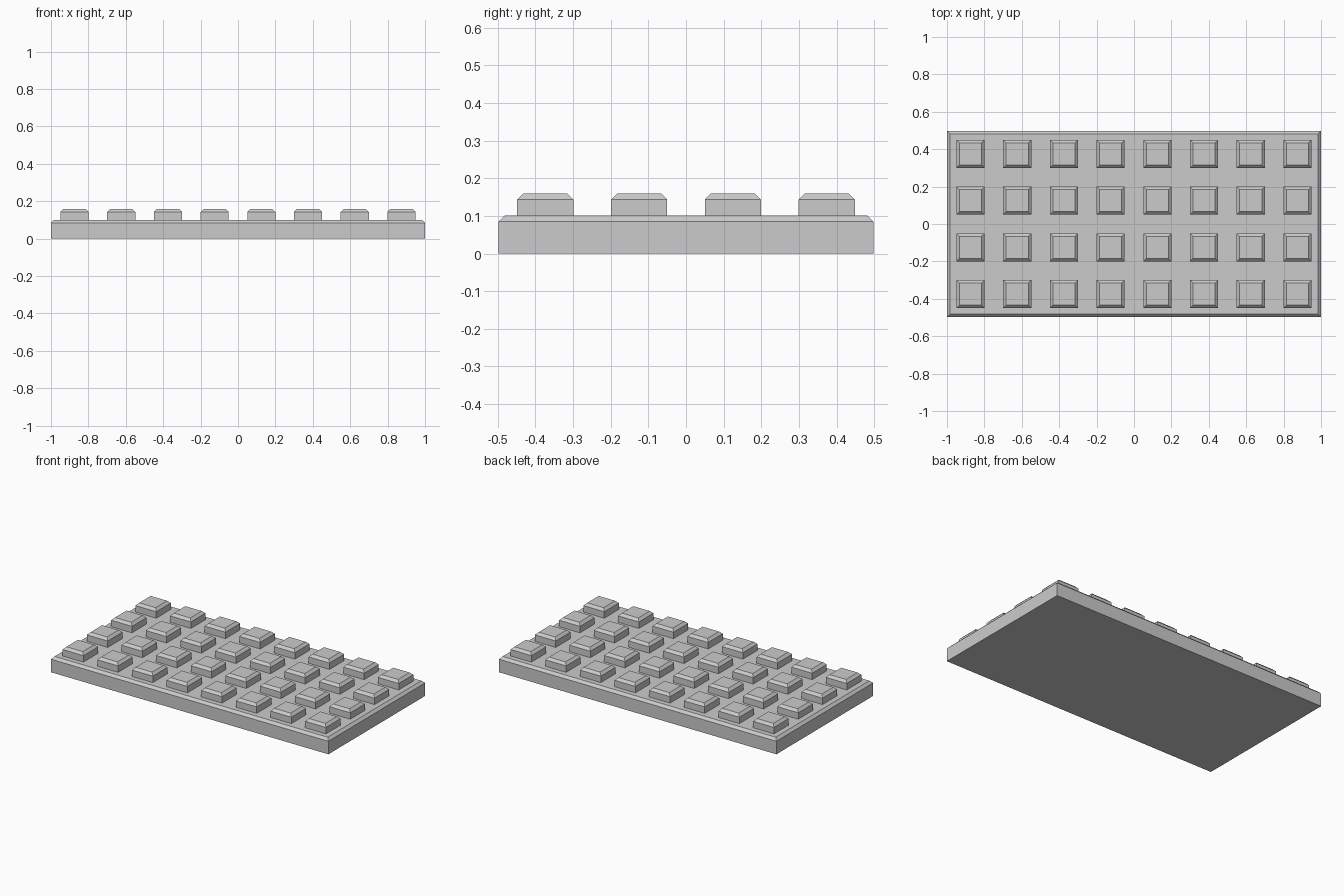
import bpy, bmesh
from mathutils import Vector

if "Cube" in bpy.data.objects:
    bpy.data.objects.remove(bpy.data.objects["Cube"])


def chamfered_block(name, size, centre, z0, chamfer):
    """Box resting at z0 with its top rim chamfered."""
    bm = bmesh.new()
    bmesh.ops.create_cube(bm, size=1.0)
    bmesh.ops.scale(bm, vec=Vector(size), verts=bm.verts)
    bmesh.ops.translate(bm, vec=Vector((centre[0], centre[1], z0 + size[2] / 2)), verts=bm.verts)
    top = max(v.co.z for v in bm.verts)
    rim = [e for e in bm.edges if all(v.co.z > top - 1e-5 for v in e.verts)]
    bmesh.ops.bevel(bm, geom=rim, offset=chamfer, offset_type='OFFSET',
                    segments=1, profile=0.5, affect='EDGES')
    mesh = bpy.data.meshes.new(name)
    bm.to_mesh(mesh)
    bm.free()
    obj = bpy.data.objects.new(name, mesh)
    bpy.context.collection.objects.link(obj)
    return obj


# Slab
BASE_H = 0.101
chamfered_block("base_plate", (2.0, 0.996, BASE_H), (0, 0), 0.0, 0.016)

# Grid of raised studs, 8 columns by 4 rows
PITCH = 0.2497
for row in range(4):
    for col in range(8):
        pos = ((col - 3.5) * PITCH, (row - 1.5) * PITCH)
        chamfered_block(f"key_{row}_{col}", (0.15, 0.15, 0.058), pos, BASE_H, 0.016)
